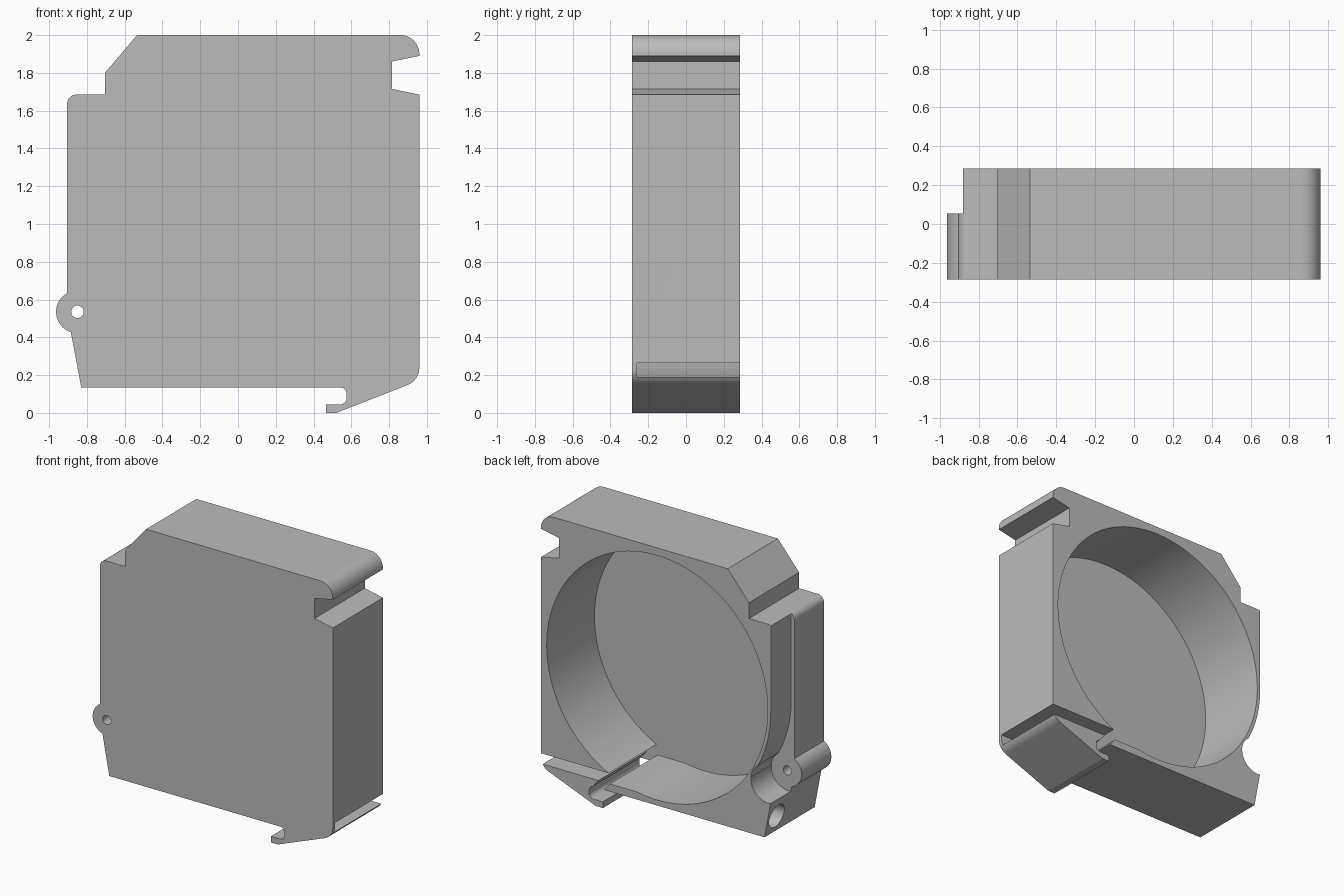
import bpy
import bmesh
from math import radians, cos, sin

cube = bpy.data.objects.get("Cube")
if cube:
    bpy.data.objects.remove(cube, do_unlink=True)

FRONT, BACK = -0.287, 0.287

grey = bpy.data.materials.new("housing grey")
grey.use_nodes = True
grey.diffuse_color = (0.5, 0.5, 0.5, 1)
grey.node_tree.nodes["Principled BSDF"].inputs["Base Color"].default_value = (0.5, 0.5, 0.5, 1)


def arc(cx, cz, r, start, end, steps=12):
    """Points along an arc, angles in degrees."""
    angles = [radians(start + (end - start) * i / steps) for i in range(steps + 1)]
    return [(cx + r * cos(a), cz + r * sin(a)) for a in angles]


def circle(cx, cz, r, steps=48):
    return arc(cx, cz, r, 0, 360, steps)[:-1]


def extrude(name, points, y0, y1):
    """Solid from an x-z outline, running from y0 to y1."""
    bm = bmesh.new()
    face = bm.faces.new([bm.verts.new((x, y0, z)) for x, z in points])
    grown = bmesh.ops.extrude_face_region(bm, geom=[face])
    moved = [v for v in grown["geom"] if isinstance(v, bmesh.types.BMVert)]
    bmesh.ops.translate(bm, verts=moved, vec=(0, y1 - y0, 0))
    bmesh.ops.recalc_face_normals(bm, faces=bm.faces)
    mesh = bpy.data.meshes.new(name)
    bm.to_mesh(mesh)
    bm.free()
    mesh.materials.append(grey)
    obj = bpy.data.objects.new(name, mesh)
    bpy.context.collection.objects.link(obj)
    return obj


def cut(target, cutter):
    """Subtract the cutter from the target and remove it."""
    cutter.hide_render = True
    mod = target.modifiers.new(cutter.name, "BOOLEAN")
    mod.operation = "DIFFERENCE"
    mod.solver = "EXACT"
    mod.object = cutter
    bpy.context.view_layer.objects.active = target
    bpy.ops.object.modifier_apply(modifier=mod.name)
    bpy.data.objects.remove(cutter, do_unlink=True)


# Outline: base, foot hook, right side, top catch, chamfer, shoulder, hinge lug
outline = [(-0.83, 0.135)]
outline += arc(0.54, 0.1, 0.035, 90, 0)
outline += arc(0.54, 0.08, 0.035, 0, -90)
outline += [(0.465, 0.045), (0.465, 0), (0.52, 0)]
outline += arc(0.86, 0.24, 0.1, -70, 0)
outline += [(0.96, 1.685), (0.815, 1.715), (0.815, 1.86), (0.96, 1.89)]
outline += arc(0.86, 1.9, 0.1, 0, 90)
outline += [(-0.535, 2), (-0.705, 1.8), (-0.705, 1.685)]
outline += arc(-0.855, 1.635, 0.05, 90, 180)
outline += arc(-0.85, 0.535, 0.113, 119, 252, 20)
housing = extrude("housing", outline, FRONT, BACK)

# Round chamber, open at the back behind a thin front plate
cut(housing, extrude("chamber", circle(0.03, 1.06, 0.885, 96), -0.26, 0.4))

# Slot that frees the spring foot from the body
slot = [(0.1, 0.19), (0.41, 0.19), (0.475, 0.115), (0.558, 0.12),
        (0.5, 0.19), (1.1, 0.19), (1.1, 0.265), (0.1, 0.265)]
cut(housing, extrude("foot_slot", slot, -0.26, 0.4))

# Rear step beside the chamber wall, with a round pocket behind the lug
step = [(-0.88, 1.8)] + arc(0.03, 1.06, 0.91, 180, 215, 16) + [(-1.1, 0.538), (-1.1, 1.8)]
cut(housing, extrude("rear_step", step, 0.053, 0.4))
cut(housing, extrude("lug_pocket", circle(-0.86, 0.53, 0.14), 0.053, 0.4))

# Pin hole through the hinge lug
cut(housing, extrude("pin_hole", circle(-0.85, 0.535, 0.033, 32), -0.4, 0.4))

# Blind hole in the lower side, turned to run along x
bore = extrude("side_bore", circle(0, 0, 0.085), -0.3, 0.3)
bore.rotation_euler.z = radians(90)
bore.location = (-0.94, 0.18, 0.255)
bpy.context.view_layer.update()
cut(housing, bore)

# Smooth curves, sharp edges
bpy.ops.object.select_all(action="DESELECT")
housing.select_set(True)
bpy.context.view_layer.objects.active = housing
bpy.ops.object.shade_smooth_by_angle(angle=radians(20))
